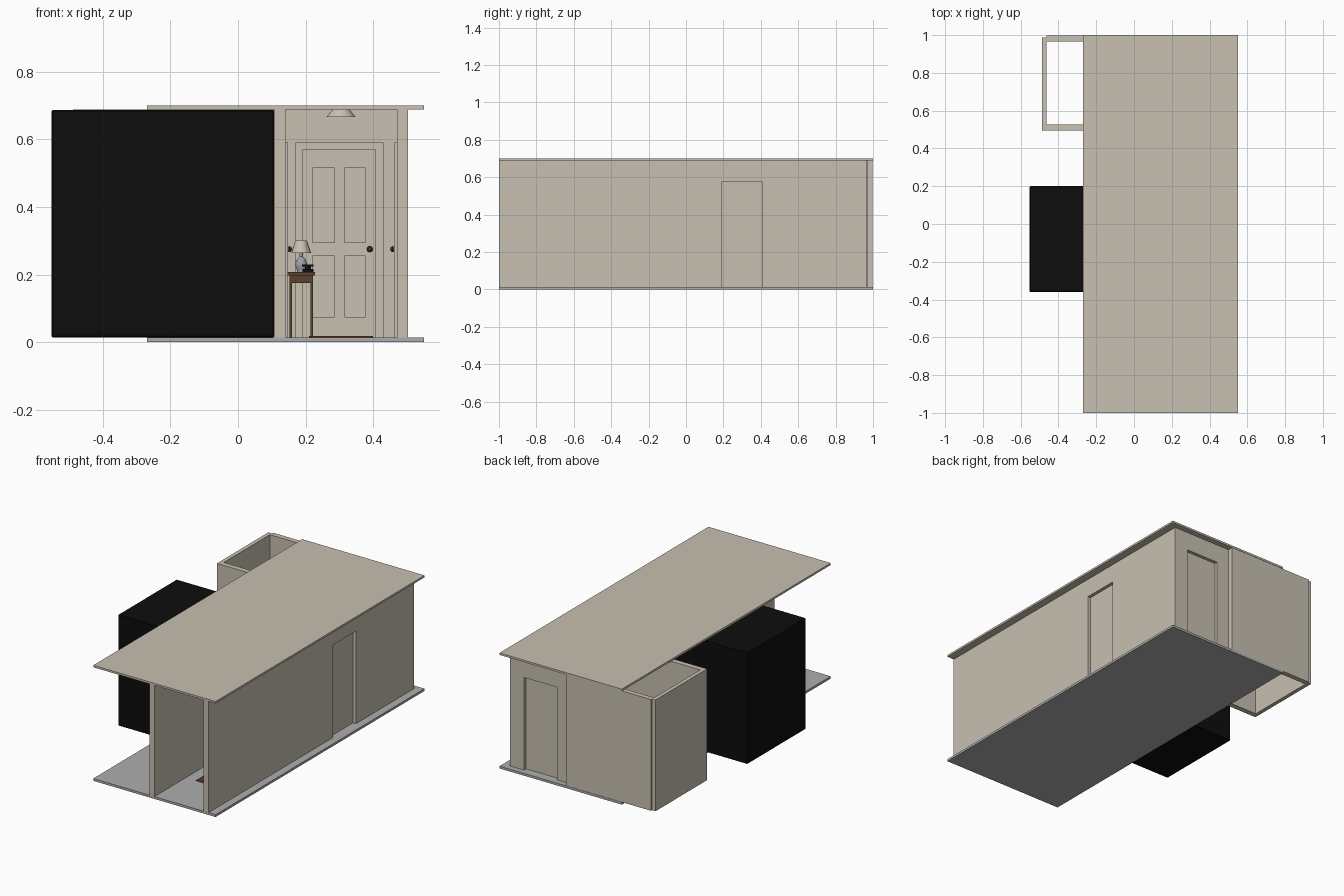
import bpy, bmesh, math
from mathutils import Matrix, Vector

if "Cube" in bpy.data.objects:
    bpy.data.objects.remove(bpy.data.objects["Cube"])


def material(name, rgb):
    m = bpy.data.materials.new(name)
    m.diffuse_color = (*rgb, 1)
    m.use_nodes = True
    m.node_tree.nodes["Principled BSDF"].inputs["Base Color"].default_value = m.diffuse_color
    return m


PLASTER = material("warm plaster", (0.58, 0.53, 0.44))
GREY = material("floor grey", (0.42, 0.42, 0.43))
BLACK = material("void black", (0.004, 0.004, 0.004))
WOOD = material("table wood", (0.11, 0.05, 0.025))
RUG = material("rug brown", (0.12, 0.035, 0.02))
BRONZE = material("knob bronze", (0.06, 0.035, 0.02))
CERAMIC = material("lamp ceramic", (0.35, 0.36, 0.38))

FLOOR, CEIL = 0.014, 0.688
THICK = 0.033
DOOR_HALF, DOOR_TOP = 0.11, 0.575


def finish(name, bm, mat, M=Matrix(), smooth=False):
    bmesh.ops.recalc_face_normals(bm, faces=bm.faces)
    me = bpy.data.meshes.new(name)
    bm.to_mesh(me)
    bm.free()
    me.transform(M)
    me.materials.append(mat)
    ob = bpy.data.objects.new(name, me)
    bpy.context.collection.objects.link(ob)
    if smooth:
        bpy.ops.object.select_all(action='DESELECT')
        ob.select_set(True)
        bpy.context.view_layer.objects.active = ob
        bpy.ops.object.shade_smooth_by_angle(angle=math.radians(40))
    return ob


def boxes(name, mat, items, M=Matrix(), bevel=0):
    """One object from boxes given as (x0, x1, y0, y1, z0, z1)."""
    bm = bmesh.new()
    for x0, x1, y0, y1, z0, z1 in items:
        T = Matrix.Translation(((x0 + x1) / 2, (y0 + y1) / 2, (z0 + z1) / 2))
        S = Matrix.Diagonal((x1 - x0, y1 - y0, z1 - z0, 1))
        bmesh.ops.create_cube(bm, size=1, matrix=T @ S)
    if bevel:
        bmesh.ops.bevel(bm, geom=bm.edges[:], offset=bevel, segments=1, affect='EDGES')
    return finish(name, bm, mat, M)


def prism(name, mat, outline, depth, M=Matrix()):
    """Extrude an x-z outline along local +y."""
    bm = bmesh.new()
    f = bm.faces.new([bm.verts.new((x, 0, z)) for x, z in outline])
    ex = bmesh.ops.extrude_face_region(bm, geom=[f], use_keep_orig=True)
    bmesh.ops.translate(bm, vec=(0, depth, 0),
                        verts=[v for v in ex["geom"] if isinstance(v, bmesh.types.BMVert)])
    return finish(name, bm, mat, M)


def lathe(name, mat, profile, M, steps=20):
    """Spin an (r, z) profile about local z."""
    bm = bmesh.new()
    vs = [bm.verts.new((r, 0, z)) for r, z in profile]
    es = [bm.edges.new(p) for p in zip(vs, vs[1:])]
    bmesh.ops.spin(bm, geom=vs + es, cent=(0, 0, 0), axis=(0, 0, 1),
                   angle=2 * math.pi, steps=steps)
    bmesh.ops.remove_doubles(bm, verts=bm.verts, dist=1e-5)
    return finish(name, bm, mat, M, smooth=True)


def wall(name, M, x0, x1, door):
    """Wall slab with a doorway notch; inner face at local y = 0."""
    a, b = door - DOOR_HALF, door + DOOR_HALF
    prism(name, PLASTER, [(x0, FLOOR), (a, FLOOR), (a, DOOR_TOP), (b, DOOR_TOP),
                          (b, FLOOR), (x1, FLOOR), (x1, CEIL), (x0, CEIL)], THICK, M)


def door(prefix, M):
    """Four panel door with casing and knob, facing local -y."""
    parts = [(-0.11, 0.11, 0.005, 0.013, FLOOR, DOOR_TOP)]
    for a, b in ((-0.11, -0.08), (-0.015, 0.015), (0.078, 0.11)):
        parts.append((a, b, 0, 0.005, FLOOR, DOOR_TOP))
    for a, b in ((-0.08, -0.015), (0.015, 0.078)):
        for lo, hi in ((FLOOR, 0.075), (0.255, 0.295), (0.515, DOOR_TOP)):
            parts.append((a, b, 0, 0.005, lo, hi))
    boxes(prefix + "_door", PLASTER, parts, M)
    # Mitre-free casing as an upside-down U
    o, i = 0.13, 0.107
    prism(prefix + "_door_casing", PLASTER,
          [(-o, FLOOR), (-i, FLOOR), (-i, 0.57), (i, 0.57), (i, FLOOR),
           (o, FLOOR), (o, 0.59), (-o, 0.59)], 0.008,
          M @ Matrix.Translation((0, -0.008, 0)))
    K = M @ Matrix.Translation((0.09, 0, 0.275)) @ Matrix.Rotation(math.pi / 2, 4, 'X')
    lathe(prefix + "_door_knob", BRONZE,
          [(0, 0.02), (0.006, 0.018), (0.009, 0.013), (0.007, 0.008),
           (0.003, 0.006), (0.003, 0.002), (0.009, 0.002), (0.009, 0)], K, 16)


# Floor and roof slabs
boxes("floor_slab", GREY, [(-0.27, 0.55, -1, 1, 0, FLOOR)])
boxes("roof_slab", PLASTER, [(-0.27, 0.55, -1, 1, CEIL, 0.70)])

# Corridor walls: local +y points outward
END_Y = 0.932
quarter = math.pi / 2
right_M = Matrix.Translation((0.47, 0, 0)) @ Matrix.Rotation(-quarter, 4, 'Z')
left_M = Matrix.Translation((0.14, 0, 0)) @ Matrix.Rotation(quarter, 4, 'Z')
end_M = Matrix.Translation((0, END_Y, 0))
wall("right_wall", right_M, -END_Y, 1.0, -0.30)
wall("left_wall", left_M, -1.0, END_Y, 0.72)
wall("end_wall", end_M, 0.107, 0.503, 0.30)

# Doors
door("right", right_M @ Matrix.Translation((-0.30, 0, 0)))
door("left", left_M @ Matrix.Translation((0.72, 0, 0)))
door("end", end_M @ Matrix.Translation((0.30, 0, 0)))

# Side room, open above and below
boxes("side_room_walls", PLASTER, [
    (-0.464, 0.107, 0.967, 0.998, FLOOR, CEIL),
    (-0.464, 0.107, 0.495, 0.527, FLOOR, CEIL),
    (-0.488, -0.464, 0.495, 0.988, FLOOR, CEIL)])

# Dark block beside the corridor
boxes("dark_room", BLACK, [(-0.552, 0.107, -0.36, 0.20, 0.014, 0.6875)], bevel=0.004)

# Rug
boxes("rug", RUG, [(0.21, 0.40, -0.70, 0.50, FLOOR, 0.018)])

# Side table
ty = 0.40
table = [(0.146, 0.228, ty - 0.07, ty + 0.07, 0.197, 0.208),
         (0.154, 0.221, ty - 0.06, ty + 0.06, 0.175, 0.197)]
for x in (0.152, 0.214):
    for y in (ty - 0.062, ty + 0.054):
        table.append((x, x + 0.008, y, y + 0.008, FLOOR, 0.197))
boxes("side_table", WOOD, table)

# Table lamp
lamp = Matrix.Translation((0.187, ty, 0.208))
lathe("lamp_base", CERAMIC,
      [(0, 0), (0.012, 0), (0.012, 0.004), (0.017, 0.014), (0.018, 0.024),
       (0.012, 0.038), (0.005, 0.045), (0.004, 0.065), (0, 0.065)], lamp)
lathe("lamp_shade", PLASTER,
      [(0.029, 0.056), (0.017, 0.093), (0.015, 0.093), (0.027, 0.056), (0.029, 0.056)], lamp)

# Telephone
boxes("telephone", BLACK, [
    (0.191, 0.223, ty - 0.06, ty - 0.03, 0.208, 0.217),
    (0.198, 0.216, ty - 0.052, ty - 0.038, 0.217, 0.223),
    (0.190, 0.224, ty - 0.049, ty - 0.041, 0.223, 0.230)])

# Ceiling lamp
lathe("ceiling_lamp", PLASTER, [(0, 0.666), (0.043, 0.666), (0.025, CEIL), (0, CEIL)],
      Matrix.Translation((0.305, 0, 0)), 28)
